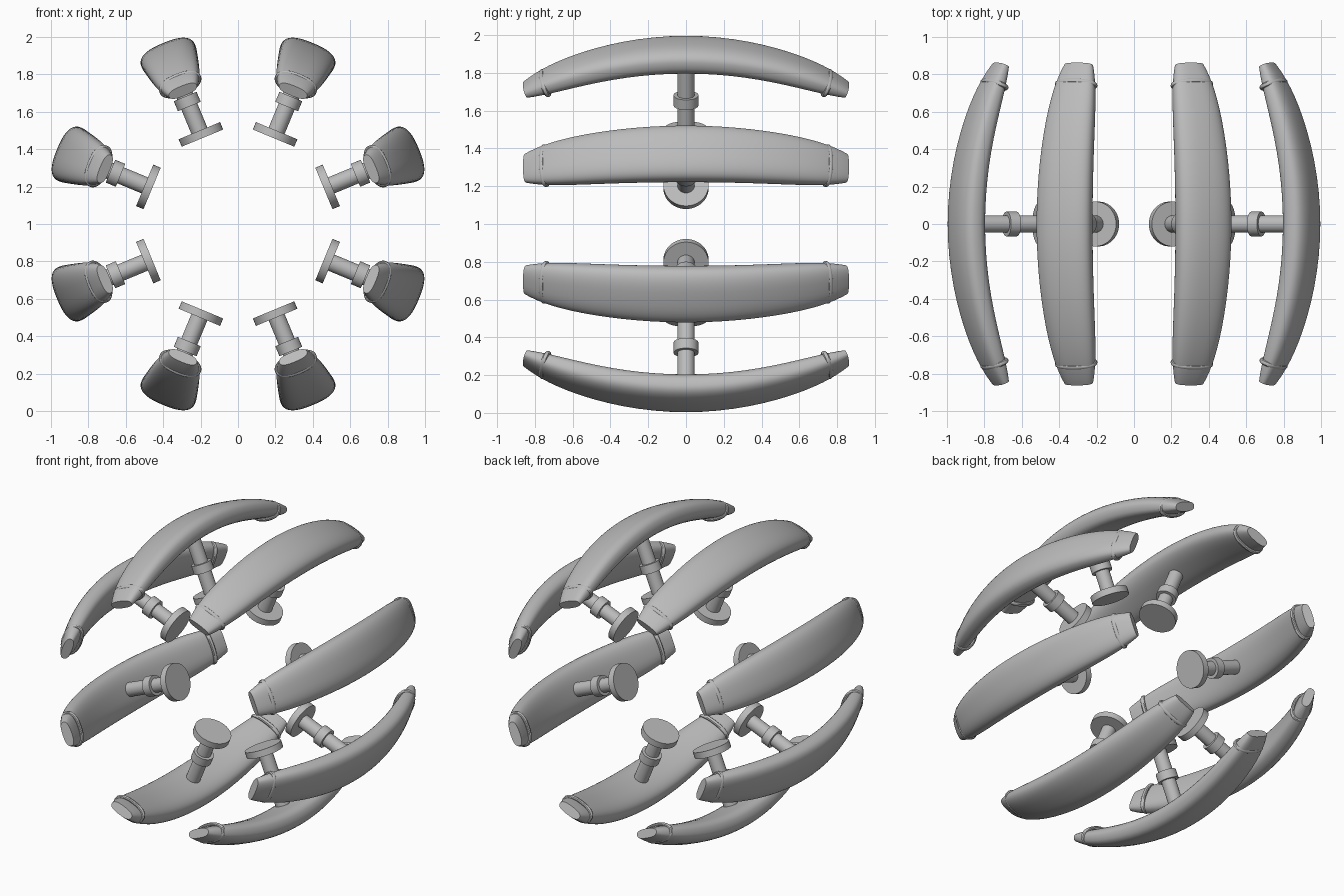
import bpy, bmesh, math
from mathutils import Matrix, Vector

if "Cube" in bpy.data.objects:
    bpy.data.objects.remove(bpy.data.objects["Cube"])

grey = bpy.data.materials.new("plain_grey")
grey.diffuse_color = (0.5, 0.5, 0.5, 1)
grey.use_nodes = True
grey.node_tree.nodes["Principled BSDF"].inputs["Base Color"].default_value = grey.diffuse_color

HALF = 0.85      # half length of each pad along y
N = 40           # points round a cross-section


def spine(y):
    """Centre point and normal of the bowed pad (local z is outward)."""
    s = y / HALF
    slope = -0.4 * s / HALF
    return Vector((0, y, 0.97 - 0.2 * s * s)), Vector((0, -slope, 1)).normalized()


def oval(y, b, a, p, lift=0):
    """Superellipse of half width b and half depth a, square to the spine."""
    c, n = spine(y)
    pts = []
    for i in range(N):
        t = 2 * math.pi * i / N
        u, v = math.cos(t), math.sin(t)
        x = math.copysign(abs(u) ** (2 / p), u) * b
        z = math.copysign(abs(v) ** (2 / p), v) * a
        pts.append(c + Vector((x, 0, 0)) + n * (z + lift))
    return pts


def loft(bm, rings, closed=False):
    rows = [[bm.verts.new(p) for p in r] for r in rings]
    pairs = list(zip(rows, rows[1:]))
    if closed:
        pairs.append((rows[-1], rows[0]))
    for r0, r1 in pairs:
        for i in range(len(r0)):
            j = (i + 1) % len(r0)
            bm.faces.new((r0[i], r0[j], r1[j], r1[i]))
    if not closed:
        bm.faces.new(rows[0])
        bm.faces.new(rows[-1])


def pad(bm):
    rings = []
    for k in range(33):
        y = HALF * math.sin(math.pi / 2 * (k - 16) / 16)
        s = y / HALF
        rings.append(oval(y, 0.155 - 0.045 * s**2 - 0.03 * s**8,
                          0.077 - 0.022 * s**2 - 0.025 * s**8, 2.6))
    loft(bm, rings)


def end_rings(bm):
    for side in (-1, 1):
        rings = []
        for k in range(10):
            t = 2 * math.pi * k / 10
            g = 0.013 * math.cos(t)
            rings.append(oval(side * (0.748 + 0.013 * math.sin(t)),
                              0.106 + g, 0.052 + g, 2.2, -0.008))
        loft(bm, rings, True)


def cylinder(bm, radius, r0, r1, segs=32):
    bmesh.ops.create_cone(bm, cap_ends=True, segments=segs, radius1=radius, radius2=radius,
                          depth=r1 - r0, matrix=Matrix.Translation((0, 0, (r0 + r1) / 2)))


parts = {
    "curved_pad": pad,
    "pad_end_rings": end_rings,
    "stem": lambda bm: cylinder(bm, 0.046, 0.53, 0.95),
    "stem_collar": lambda bm: cylinder(bm, 0.066, 0.68, 0.738),
    "foot_disc": lambda bm: cylinder(bm, 0.12, 0.497, 0.54, 40),
}

# Eight identical arms spread round the y axis
for name, build in parts.items():
    bm = bmesh.new()
    build(bm)
    bmesh.ops.recalc_face_normals(bm, faces=bm.faces)
    mesh = bpy.data.meshes.new(name)
    bm.to_mesh(mesh)
    bm.free()
    mesh.materials.append(grey)
    mesh.shade_smooth()
    mesh.set_sharp_from_angle(angle=math.radians(35))
    for k in range(8):
        ob = bpy.data.objects.new(f"{name}_{k + 1}", mesh)
        ob.matrix_world = (Matrix.Translation((0, 0, 1))
                           @ Matrix.Rotation(math.radians(22.5 + 45 * k), 4, 'Y'))
        bpy.context.collection.objects.link(ob)
